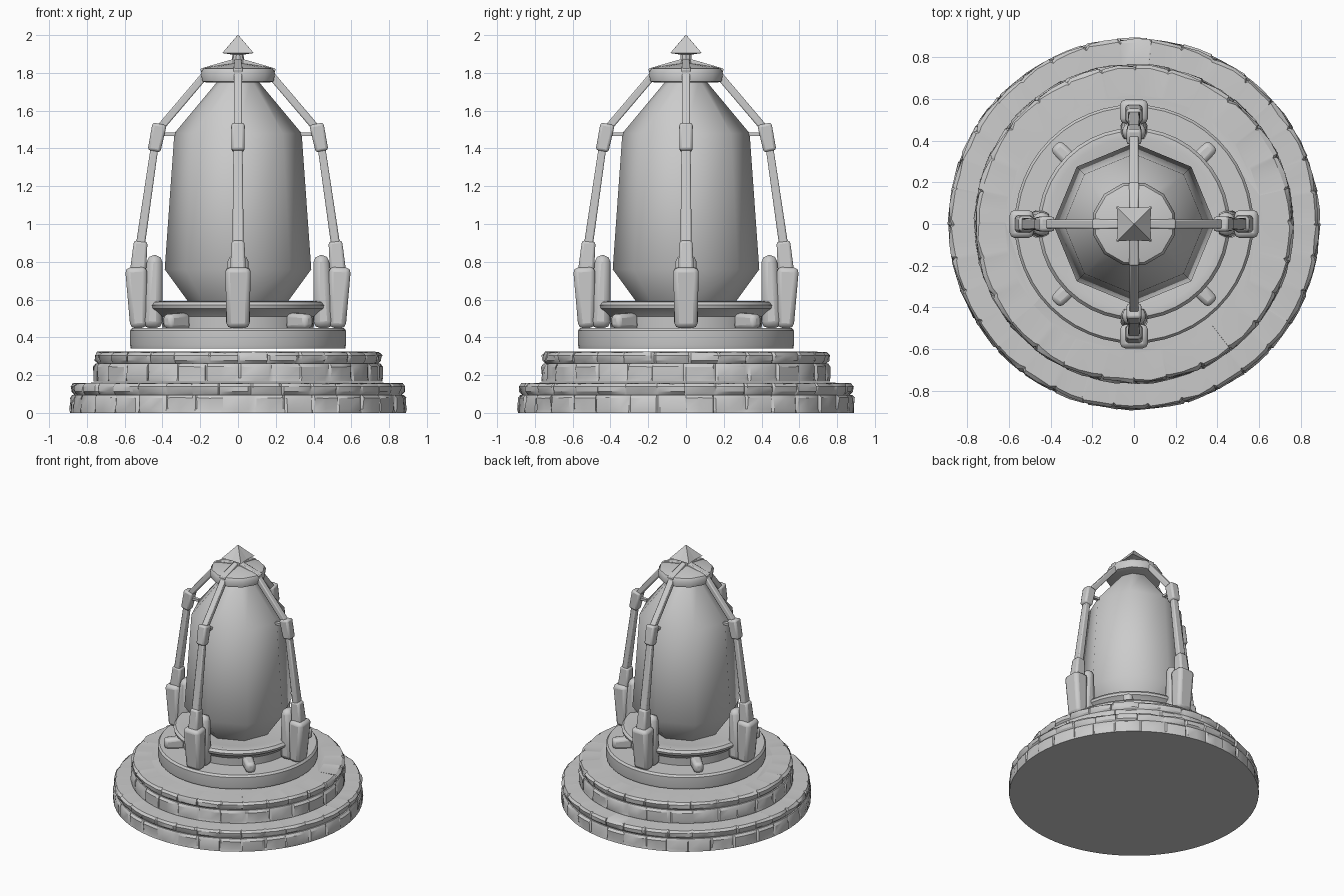
import bpy, bmesh, math, random
from mathutils import Vector, Matrix

if "Cube" in bpy.data.objects:
    bpy.data.objects.remove(bpy.data.objects["Cube"])

random.seed(4)
stone = bpy.data.materials.new("grey stone")
stone.diffuse_color = (0.6, 0.6, 0.6, 1)
stone.use_nodes = True
stone.node_tree.nodes["Principled BSDF"].inputs["Base Color"].default_value = stone.diffuse_color


def finish(name, bm, smooth=35, bevel=0.0):
    bmesh.ops.recalc_face_normals(bm, faces=bm.faces[:])
    me = bpy.data.meshes.new(name)
    bm.to_mesh(me)
    bm.free()
    ob = bpy.data.objects.new(name, me)
    bpy.context.collection.objects.link(ob)
    me.materials.append(stone)
    if bevel:
        mod = ob.modifiers.new("Bevel", 'BEVEL')
        mod.width, mod.segments = bevel, 2
    if smooth:
        bpy.ops.object.select_all(action='DESELECT')
        ob.select_set(True)
        bpy.context.view_layer.objects.active = ob
        bpy.ops.object.shade_smooth_by_angle(angle=math.radians(smooth))
    return ob


def lathe(bm, profile, angles, wobble=lambda i, j: (0, 0)):
    """Spin (radius, z) points round z, closing both ends with caps."""
    rings = []
    for j, (r, z) in enumerate(profile):
        ring = []
        for i, a in enumerate(angles):
            dr, dz = wobble(i, j)
            ring.append(bm.verts.new(((r + dr) * math.cos(a), (r + dr) * math.sin(a), z + dz)))
        rings.append(ring)
    n = len(angles)
    for lo, hi in zip(rings, rings[1:]):
        for i in range(n):
            bm.faces.new((lo[i], lo[(i + 1) % n], hi[(i + 1) % n], hi[i]))
    bm.faces.new(rings[0])
    bm.faces.new(rings[-1])


def even(n, start=0.0):
    return [start + 2 * math.pi * i / n for i in range(n)]


def block_ring(name, blocks, profile, outer, groove=0.014):
    """Ring of worn stone blocks: only the 'outer' profile rows are grooved."""
    angles, step = [], 2 * math.pi / blocks
    for b in range(blocks):
        shift = random.uniform(-0.12, 0.12)
        angles += [(b + f + shift) * step for f in (0, 0.07, 0.5, 0.93)]
    wear = [[random.uniform(-0.010, 0.002) for _ in angles] for _ in profile]

    def wobble(i, j):
        if j not in outer:
            return 0, 0
        if i % 4 == 0:
            return -groove, 0
        return wear[j][i], (wear[j][i] * 0.5 if j == max(outer) else 0)

    bm = bmesh.new()
    lathe(bm, profile, angles, wobble)
    return finish(name, bm, 30)


# Two stepped tiers, each a course of wall blocks below a course of capstones
for label, r, z, blocks in (("lower", 0.893, 0.0, 34), ("middle", 0.768, 0.165, 28)):
    block_ring(label + "_wall_blocks", blocks,
               [(r - 0.004, z), (r, z + 0.02), (r, z + 0.08), (r - 0.015, z + 0.096)], {1, 2})
    block_ring(label + "_capstones", blocks,
               [(r - 0.025, z + 0.096), (r - 0.008, z + 0.112), (r - 0.004, z + 0.14),
                (r - 0.018, z + 0.158), (r - 0.15, z + 0.16)], {1, 2, 3})

# Plain upper tier
bm = bmesh.new()
lathe(bm, [(0.568, 0.342), (0.572, 0.36), (0.572, 0.435), (0.56, 0.45)], even(48))
finish("upper_tier", bm)

# Flared collar that holds the crystal
bm = bmesh.new()
lathe(bm, [(0.40, 0.445), (0.405, 0.51), (0.43, 0.535), (0.455, 0.552), (0.46, 0.57),
           (0.445, 0.588), (0.41, 0.592), (0.34, 0.575)], even(40))
finish("crystal_collar", bm)

# Eight-sided crystal
bm = bmesh.new()
lathe(bm, [(0.25, 0.57), (0.388, 0.76), (0.337, 1.48), (0.10, 1.765)], even(8))
finish("crystal", bm, 50)


def tapered(bm, p, q, wa, wb):
    """Box from p to q in the xz plane; wa, wb = (thickness, half depth y) at the ends."""
    p, q = Vector(p), Vector(q)
    d = (q - p).normalized()
    side, rows = Vector((d.z, 0, -d.x)), []
    for c, (t, h) in ((p, wa), (q, wb)):
        rows.append([bm.verts.new(c + side * sx * t + Vector((0, sy * h, 0)))
                     for sx, sy in ((-1, -1), (1, -1), (1, 1), (-1, 1))])
    a, b = rows
    for i in range(4):
        k = (i + 1) % 4
        bm.faces.new((a[i], a[k], b[k], b[i]))
    bm.faces.new(a)
    bm.faces.new(b)


# Pieces of one support, drawn on the +x side: (name, start, end, sizes, bevel)
support = [
    ("foot", (0.525, 0, 0.45), (0.54, 0, 0.77), (0.045, 0.06), (0.058, 0.068), 0.025),
    ("foot_brace", (0.455, 0, 0.45), (0.44, 0, 0.835), (0.055, 0.065), (0.04, 0.055), 0.035),
    ("ankle", (0.53, 0, 0.74), (0.515, 0, 0.91), (0.043, 0.042), (0.036, 0.034), 0.014),
    ("lower_rod", (0.518, 0, 0.88), (0.44, 0, 1.42), (0.024, 0.03), (0.02, 0.024), 0.008),
    ("joint", (0.445, 0, 1.385), (0.415, 0, 1.53), (0.034, 0.034), (0.038, 0.036), 0.014),
    ("peg", (0.31, 0, 1.475), (0.42, 0, 1.475), (0.009, 0.012), (0.009, 0.012), 0),
    ("upper_rod", (0.42, 0, 1.50), (0.165, 0, 1.80), (0.02, 0.022), (0.02, 0.022), 0.007),
    ("cap_ridge", (0.195, 0, 1.805), (0.0, 0, 1.862), (0.018, 0.024), (0.018, 0.018), 0.006),
]
for k, side in enumerate(("right", "back", "left", "front")):
    for name, p, q, wa, wb, bevel in support:
        bm = bmesh.new()
        tapered(bm, p, q, wa, wb)
        ob = finish(side + "_" + name, bm, 40, bevel)
        ob.matrix_world = Matrix.Rotation(k * math.pi / 2, 4, 'Z')

# Rounded studs on the diagonals of the upper tier
for k in range(4):
    bm = bmesh.new()
    tapered(bm, (0.39, 0, 0.485), (0.535, 0, 0.485), (0.045, 0.04), (0.038, 0.034))
    ob = finish("stud", bm, 60, 0.022)
    ob.matrix_world = Matrix.Rotation(math.pi / 4 + k * math.pi / 2, 4, 'Z')

# Cap ring, neck and spike
bm = bmesh.new()
lathe(bm, [(0.17, 1.748), (0.195, 1.755), (0.203, 1.80), (0.19, 1.822), (0.15, 1.832),
           (0.03, 1.85)], even(12, math.pi / 12))
finish("cap", bm, 40)

bm = bmesh.new()
lathe(bm, [(0.035, 1.84), (0.028, 1.91)], even(10))
finish("neck", bm)

# Four-sided spike, sides slightly pinched between the corners
bm = bmesh.new()
pinch = lambda i, j: ((-0.04 if j == 1 else 0) if i % 2 else 0, 0)
lathe(bm, [(0.03, 1.897), (0.118, 1.905), (0.002, 2.0)], even(8, math.pi / 4), pinch)
finish("spike", bm, 0)
